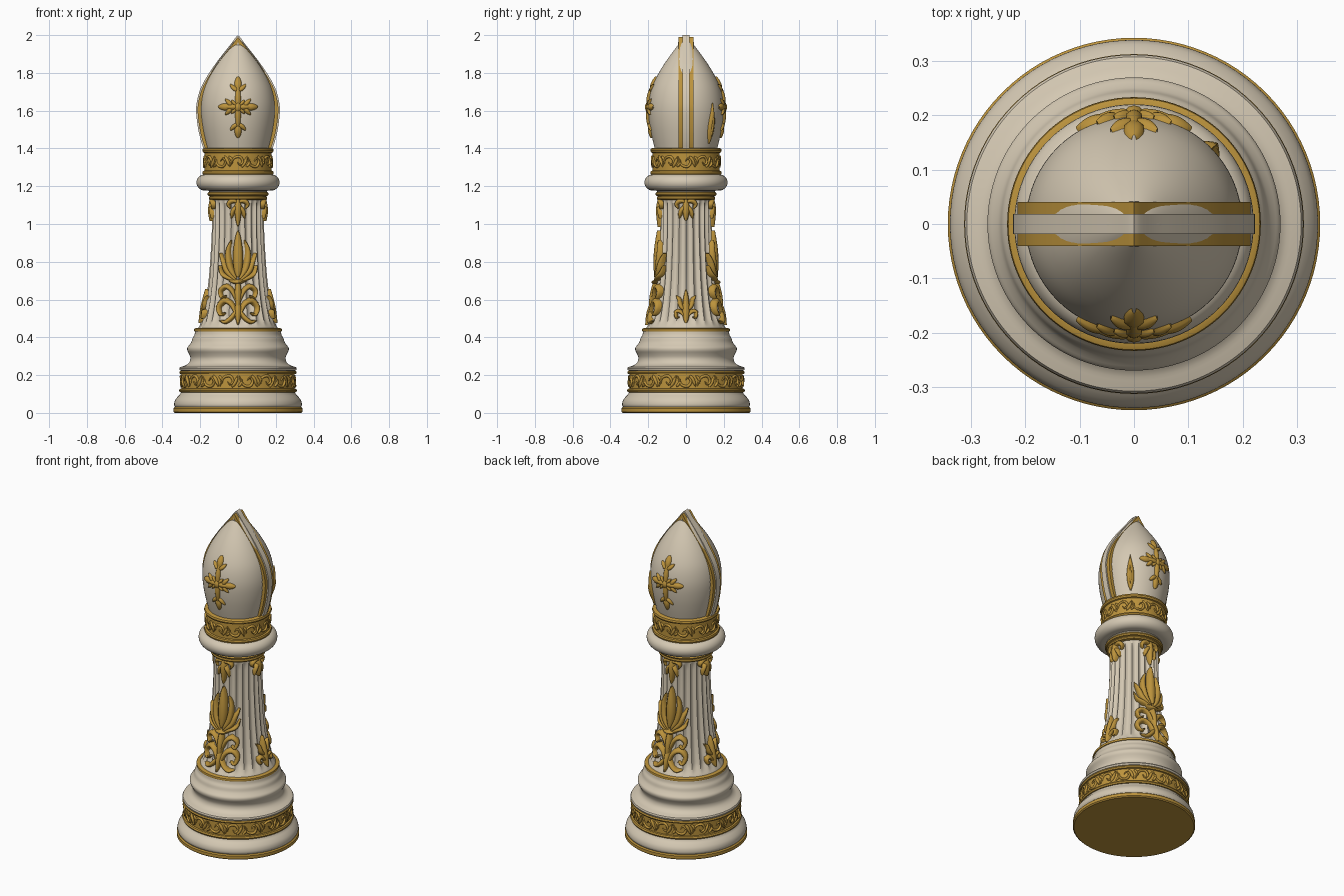
import bpy, bmesh, math
from mathutils import Vector

if "Cube" in bpy.data.objects:
    bpy.data.objects.remove(bpy.data.objects["Cube"])

def material(name, col):
    m = bpy.data.materials.new(name)
    m.diffuse_color = (*col, 1)
    m.use_nodes = True
    m.node_tree.nodes["Principled BSDF"].inputs["Base Color"].default_value = m.diffuse_color
    return m

CREAM = material("cream", (0.66, 0.58, 0.45))
GOLD = material("gold", (0.50, 0.29, 0.045))
TAU = 2 * math.pi

def finish(name, bm, mat, angle=35):
    me = bpy.data.meshes.new(name)
    bm.to_mesh(me)
    bm.free()
    me.materials.append(mat)
    me.shade_smooth()
    me.set_sharp_from_angle(angle=math.radians(angle))
    ob = bpy.data.objects.new(name, me)
    bpy.context.collection.objects.link(ob)
    return ob

def smooth(pts, n=6):
    """Catmull-Rom curve through 2D points."""
    P = [Vector(p) for p in pts]
    P = [2 * P[0] - P[1]] + P + [2 * P[-1] - P[-2]]
    out = []
    for i in range(1, len(P) - 2):
        a, b, c, d = P[i - 1:i + 3]
        for k in range(n):
            t = k / n
            out.append(0.5 * (2 * b + (c - a) * t + (2 * a - 5 * b + 4 * c - d) * t * t
                              + (3 * b - a - 3 * c + d) * t ** 3))
    return out + [P[-2]]

def radius_of(curve):
    """Radius lookup by height on a (r, z) curve."""
    def f(z):
        if z <= curve[0][1]:
            return curve[0][0]
        for a, b in zip(curve, curve[1:]):
            if z <= b[1]:
                return a[0] + (b[0] - a[0]) * (z - a[1]) / max(b[1] - a[1], 1e-6)
        return curve[-1][0]
    return f

def lathe(name, prof, mat, segs=96, mod=lambda a, z: 0):
    bm = bmesh.new()
    prof = [(0, prof[0][1])] + [tuple(p) for p in prof] + [(0, prof[-1][1])]
    rings = []
    for r, z in prof:
        ring = []
        for k in range(segs):
            a = TAU * k / segs
            q = max(0, r - mod(a, z)) if r > 0 else 0
            ring.append(bm.verts.new((q * math.cos(a), q * math.sin(a), z)))
        rings.append(ring)
    for A, B in zip(rings, rings[1:]):
        for k in range(segs):
            j = (k + 1) % segs
            bm.faces.new((A[k], A[j], B[j], B[k]))
    bmesh.ops.remove_doubles(bm, verts=bm.verts, dist=1e-5)
    bmesh.ops.recalc_face_normals(bm, faces=bm.faces)
    return finish(name, bm, mat)

def leaf(bm, path, w, h, ang, rf, sides=(1,), sink=0.014, power=0.6):
    """Raised carved leaf following a (u, z) path wrapped on a round surface."""
    c = smooth(path, max(3, 14 // (len(path) - 1)))
    n = len(c) - 1
    cross = [(-1, None), (-.82, .45), (-.4, .9), (0, 1.0), (.4, .9), (.82, .45), (1, None)]
    for side in sides:
        rows = []
        for i, p in enumerate(c):
            d = (c[min(i + 1, n)] - c[max(i - 1, 0)]).normalized()
            t = 0.015 + 0.97 * i / n
            wide = w * math.sin(math.pi * t ** 0.8) ** power
            row = []
            for s, k in cross:
                q = p + Vector((-d.y, d.x)) * s * wide
                r = rf(q.y)
                a = ang + side * q.x / max(r, .05)
                r += -sink if k is None else h * k * (.55 + .45 * math.sin(math.pi * t))
                row.append(bm.verts.new((r * math.cos(a), r * math.sin(a), q.y)))
            rows.append(row)
        for A, B in zip(rows, rows[1:]):
            for k in range(len(cross) - 1):
                f = bm.faces.new((A[k], A[k + 1], B[k + 1], B[k]))
                f.normal_update()
                m = f.calc_center_median()
                if f.normal.x * m.x + f.normal.y * m.y < 0:
                    f.normal_flip()

# ---- base
lathe("base_rim", [(.335, 0), (.342, .006), (.342, .024), (.335, .03)], GOLD)
lathe("base_foot", smooth([(.331, .028), (.338, .042), (.334, .065), (.320, .085), (.306, .1), (.298, .12)], 3), CREAM)
lathe("base_band", [(.295, .108), (.308, .11), (.312, .118), (.308, .127), (.299, .129), (.299, .205),
                    (.307, .207), (.311, .215), (.307, .223)], GOLD)
lathe("base_tiers", [(.300, .222), (.308, .225), (.311, .234), (.307, .242)]
      + smooth([(.295, .246), (.275, .253), (.258, .268), (.252, .29), (.259, .312), (.268, .33), (.268, .346),
                (.257, .36), (.247, .375), (.241, .395), (.231, .412), (.227, .432)], 3), CREAM)
lathe("body_foot_ring", [(.222, .43), (.231, .432), (.233, .438), (.231, .445), (.222, .449)], GOLD)

# ---- fluted body
body = smooth([(.212, .445), (.196, .48), (.181, .54), (.168, .61), (.155, .71), (.147, .81),
               (.141, .91), (.137, 1.02), (.137, 1.14)], 5)
body_r = radius_of(body)

def flute(a, z):
    fade = min(1, max(0, (z - .455) / .05)) * min(1, max(0, (1.135 - z) / .04))
    return .012 * fade * abs(math.sin(12 * a))
lathe("fluted_body", body, CREAM, 192, flute)

# ---- neck, bulge and collar
lathe("neck_rings", [(.14, 1.128), (.152, 1.13), (.155, 1.137), (.152, 1.145), (.147, 1.147),
                     (.158, 1.15), (.163, 1.158), (.158, 1.167), (.15, 1.17)], GOLD)
lathe("neck_bulge", [(.15, 1.165), (.155, 1.176)]
      + [(.176 + .044 * math.cos(t * math.pi / 14), 1.22 + .043 * math.sin(t * math.pi / 14)) for t in range(-7, 8)],
      CREAM)
lathe("collar", [(.178, 1.258), (.186, 1.262), (.189, 1.271), (.186, 1.28), (.177, 1.283), (.177, 1.376),
                 (.185, 1.379), (.189, 1.388), (.186, 1.398), (.175, 1.403)], GOLD)

# ---- scrollwork on the two bands
def band_scrolls(name, r, zc, count, s):
    bm = bmesh.new()
    for k in range(count):
        f = 1 if k % 2 else -1
        for path, w in (([(-.045, -.027), (-.025, .018), (.010, .027), (.027, .0), (.010, -.018), (-.003, -.002)], .008),
                        ([(.02, -.032), (.038, -.005), (.052, .03)], .010),
                        ([(-.052, .03), (-.036, .012), (-.032, -.012)], .008)):
            leaf(bm, [(u * s, zc + v * s * f) for u, v in path], w * s, .010, TAU * k / count, lambda z: r, sink=.003)
    finish(name, bm, GOLD, 50)
band_scrolls("base_band_scrolls", .299, .168, 18, 1.0)
band_scrolls("collar_scrolls", .177, 1.33, 12, .95)

# ---- mitre head
mitre = smooth([(.163, 1.39), (.180, 1.46), (.193, 1.53), (.199, 1.60), (.195, 1.66), (.181, 1.72),
                (.155, 1.78), (.120, 1.84), (.078, 1.90), (.040, 1.95), (.008, 1.985)], 4)
mitre_r = radius_of(mitre)
lathe("mitre", mitre, CREAM)

crest = smooth([(.181, 1.395), (.196, 1.44), (.212, 1.51), (.222, 1.60), (.215, 1.66), (.197, 1.72),
                (.165, 1.78), (.125, 1.84), (.080, 1.90), (.040, 1.95), (.012, 1.988), (0, 2.0)], 4)

def crest_plate(name, inset, half, mat):
    """Pointed plate across the head, its outline pulled in by inset."""
    side = []
    for i, p in enumerate(crest[:-1]):
        d = (crest[i + 1] - crest[max(i - 1, 0)]).normalized()
        q = p + Vector((-d.y, d.x)) * inset
        if q.x > .003:
            side.append((q.x, max(1.39, q.y)))
    outline = side + [(0, 2.0 - inset * 1.4)] + [(-x, z) for x, z in reversed(side)]
    bm = bmesh.new()
    f = bm.faces.new([bm.verts.new((x, -half, z)) for x, z in outline])
    g = bmesh.ops.extrude_face_region(bm, geom=[f])
    bmesh.ops.translate(bm, vec=(0, 2 * half, 0), verts=[v for v in g["geom"] if isinstance(v, bmesh.types.BMVert)])
    bmesh.ops.recalc_face_normals(bm, faces=bm.faces)
    finish(name, bm, mat)
crest_plate("crest_ridge", 0, .018, CREAM)
crest_plate("crest_gold_edges", .008, .040, GOLD)
crest_plate("crest_infill", .026, .0415, CREAM)

# ---- crosses on front and back
BOTH = (1, -1)
for name, ang in (("front", -math.pi / 2), ("back", math.pi / 2)):
    bm = bmesh.new()
    zc = 1.62
    for dx, dz, L in ((1, 0, .108), (-1, 0, .108), (0, 1, .16), (0, -1, .165)):
        def at(a, b):
            return (dx * a - dz * b, zc + dz * a + dx * b)
        for path, w in (([at(-.01, 0), at(L * .75, 0)], .017),
                        ([at(L - .065, 0), at(L, 0)], .021)):
            leaf(bm, path, w, .015, ang, mitre_r, power=.5)
        for s in BOTH:
            leaf(bm, [at(L - .075, 0), at(L - .06, s * .022), at(L - .04, s * .042)], .014, .013, ang, mitre_r)
            leaf(bm, [at(.0, 0), at(.022, s * .022), at(.036, s * .034)], .010, .012, ang, mitre_r)
    leaf(bm, [(0, zc - .025), (0, zc + .025)], .022, .019, ang, mitre_r)
    finish(name + "_cross", bm, GOLD, 50)

# ---- single spindle-shaped slit ornament
bm = bmesh.new()
leaf(bm, [(0, 1.425), (0, 1.53), (0, 1.64)], .024, .015, math.radians(44), mitre_r, power=1.1)
leaf(bm, [(0, 1.46), (0, 1.52), (0, 1.58)], .011, .021, math.radians(44), mitre_r)
finish("slit_ornament", bm, GOLD, 50)

# ---- carved leaves on the body
big_centre = [([(0, .72), (0, .84), (0, .965)], .030), ([(0, .70), (0, .62), (0, .54)], .020),
              ([(0, .59), (0, .53), (0, .465)], .019), ([(-.045, .70), (0, .693), (.045, .70)], .014)]
big_pairs = [([(.01, .71), (.042, .77), (.052, .85), (.036, .915)], .019),
             ([(.01, .70), (.058, .75), (.078, .80), (.100, .845)], .018),
             ([(.01, .695), (.05, .715), (.085, .735), (.105, .78)], .014),
             ([(.005, .58), (.03, .645), (.065, .67), (.096, .645), (.086, .61), (.064, .622)], .015),
             ([(.005, .50), (.03, .57), (.072, .595), (.106, .56), (.094, .52), (.068, .532)], .017),
             ([(.005, .55), (.03, .51), (.065, .482), (.10, .488)], .014)]
small_centre = [([(0, .475), (0, .56), (0, .655)], .021)]
small_pairs = [([(.0, .54), (.026, .565), (.036, .60), (.052, .62)], .014),
               ([(.0, .50), (.028, .535), (.052, .535), (.05, .505), (.034, .51)], .012)]

def pendant(low):
    return ([([(0, 1.13), (0, 1.07), (0, low)], .021)],
            [([(0, 1.115), (.03, 1.122), (.05, 1.105), (.042, 1.08)], .014),
             ([(0, 1.10), (.025, 1.07), (.036, 1.03)], .014)])

for i, name in enumerate(("right", "back", "left", "front")):
    ang = i * math.pi / 2
    main = i % 2 == 1
    groups = [(big_centre, big_pairs, .026) if main else (small_centre, small_pairs, .022),
              (*pendant(.985 if main else 1.015), .022)]
    bm = bmesh.new()
    for centre, pairs, h in groups:
        for path, w in pairs:
            leaf(bm, path, w, h * .85, ang, body_r, BOTH)
        for path, w in centre:
            leaf(bm, path, w, h, ang, body_r)
    finish(name + "_body_leaves", bm, GOLD, 50)
